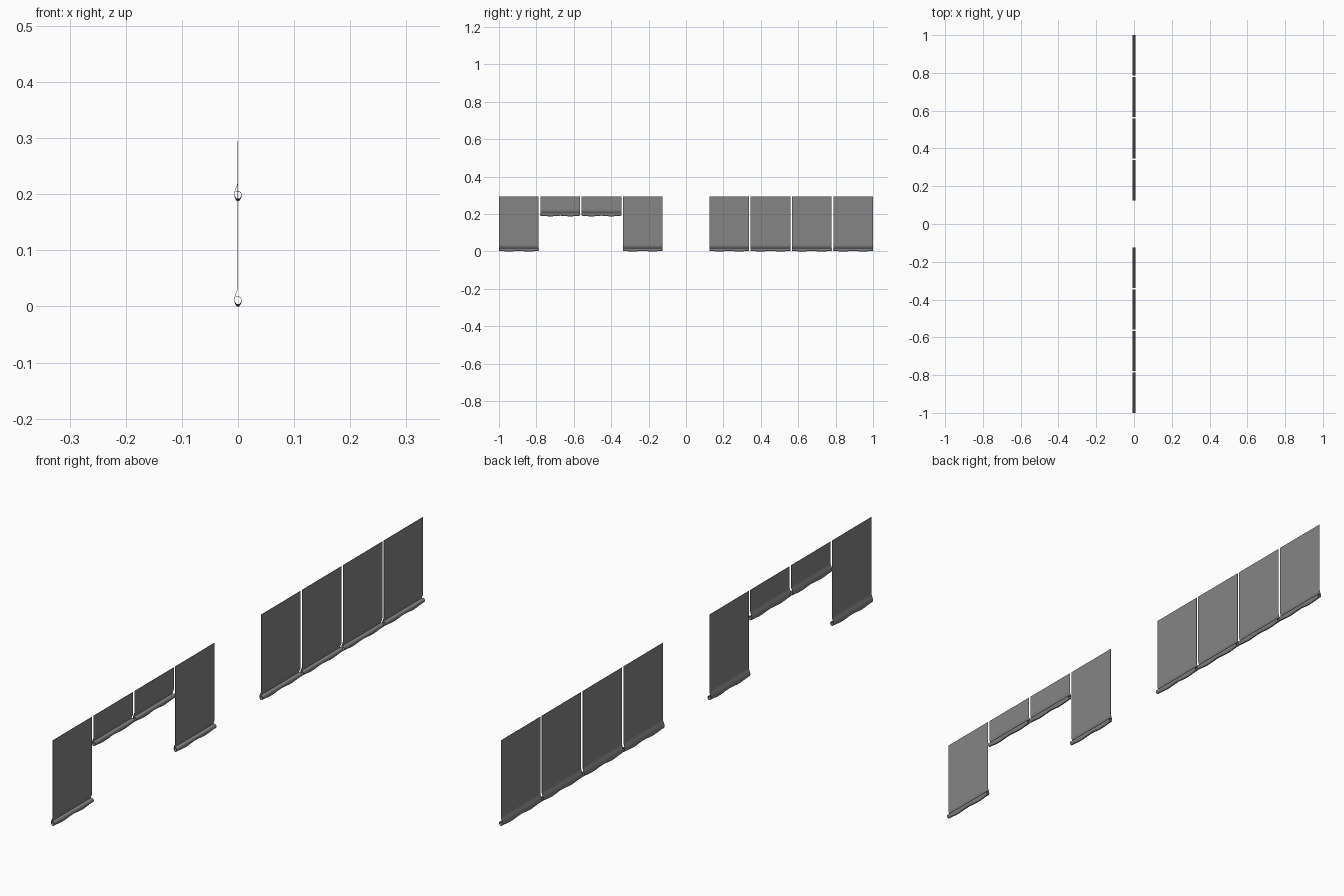
import bpy, bmesh, math

if "Cube" in bpy.data.objects:
    bpy.data.objects.remove(bpy.data.objects["Cube"])

TOP, WIDTH, INNER, OUTER = 0.295, 0.2130, 0.125, 1.0
PITCH = (OUTER - INNER - WIDTH) / 3
STEPS = 32

# Cloth section (x, height above hem bottom): sheet, then loop around the rod
HEM = [(0, 0.036), (0, 0.034), (-0.0008, 0.029), (-0.0028, 0.024), (-0.005, 0.018),
       (-0.006, 0.012), (-0.0055, 0.008), (-0.0038, 0.0035), (-0.0015, 0.0006),
       (0.0015, 0.0006), (0.0038, 0.0035), (0.0055, 0.008), (0.006, 0.0115),
       (0.0045, 0.0152), (0.0015, 0.017), (-0.002, 0.017), (-0.0045, 0.0165)]

# Dark grey cloth
dark = bpy.data.materials.new("dark_grey_cloth")
dark.diffuse_color = (0.235, 0.235, 0.235, 1)
dark.use_nodes = True
dark.node_tree.nodes["Principled BSDF"].inputs["Base Color"].default_value = dark.diffuse_color


def make_object(name, bm):
    mesh = bpy.data.meshes.new(name)
    bm.to_mesh(mesh)
    bm.free()
    mesh.materials.append(dark)
    ob = bpy.data.objects.new(name, mesh)
    bpy.context.collection.objects.link(ob)
    return ob


def smooth(ob):
    bpy.context.view_layer.objects.active = ob
    ob.select_set(True)
    bpy.ops.object.shade_smooth_by_angle(angle=math.radians(40))
    ob.select_set(False)


# Hanging cloth with a sagging, wavy hem
def cloth(name, y0, base):
    bm = bmesh.new()
    rows = []
    for i in range(STEPS + 1):
        t = i / STEPS
        y = y0 + 0.0005 + t * (WIDTH - 0.001)
        lift = 0.0018 * (1 + math.cos(4 * math.pi * t))
        row = [bm.verts.new((0, y, TOP))]
        for x, z in HEM:
            weight = max(0, 1 - z / 0.011)
            row.append(bm.verts.new((x, y, base + z + lift * weight)))
        rows.append(row)
    for a, b in zip(rows, rows[1:]):
        for j in range(len(a) - 1):
            bm.faces.new((a[j], a[j + 1], b[j + 1], b[j]))
    # Give the cloth a real thickness, then shade only the hem smooth
    bmesh.ops.recalc_face_normals(bm, faces=bm.faces)
    bmesh.ops.solidify(bm, geom=bm.faces[:], thickness=0.0008)
    ob = make_object(name, bm)
    smooth(ob)
    for p in ob.data.polygons:
        if p.center.z > base + 0.034:
            p.use_smooth = False


# Hollow weighting rod inside the hem
def rod(name, y0, base):
    bm = bmesh.new()
    bmesh.ops.create_cone(bm, cap_ends=False, segments=16, radius1=0.0052,
                          radius2=0.0052, depth=WIDTH)
    ob = make_object(name, bm)
    smooth(ob)
    ob.rotation_euler.x = math.pi / 2
    ob.location = (0, y0 + WIDTH / 2, base + 0.0108)


# Two rows of four panels; the middle pair of the first row is drawn up
for row, start in (("left", -OUTER), ("right", INNER)):
    for i in range(4):
        base = 0.188 if row == "left" and i in (1, 2) else 0.0
        y0 = start + i * PITCH
        cloth(f"{row}_curtain_{i + 1}", y0, base)
        rod(f"{row}_hem_rod_{i + 1}", y0, base)
